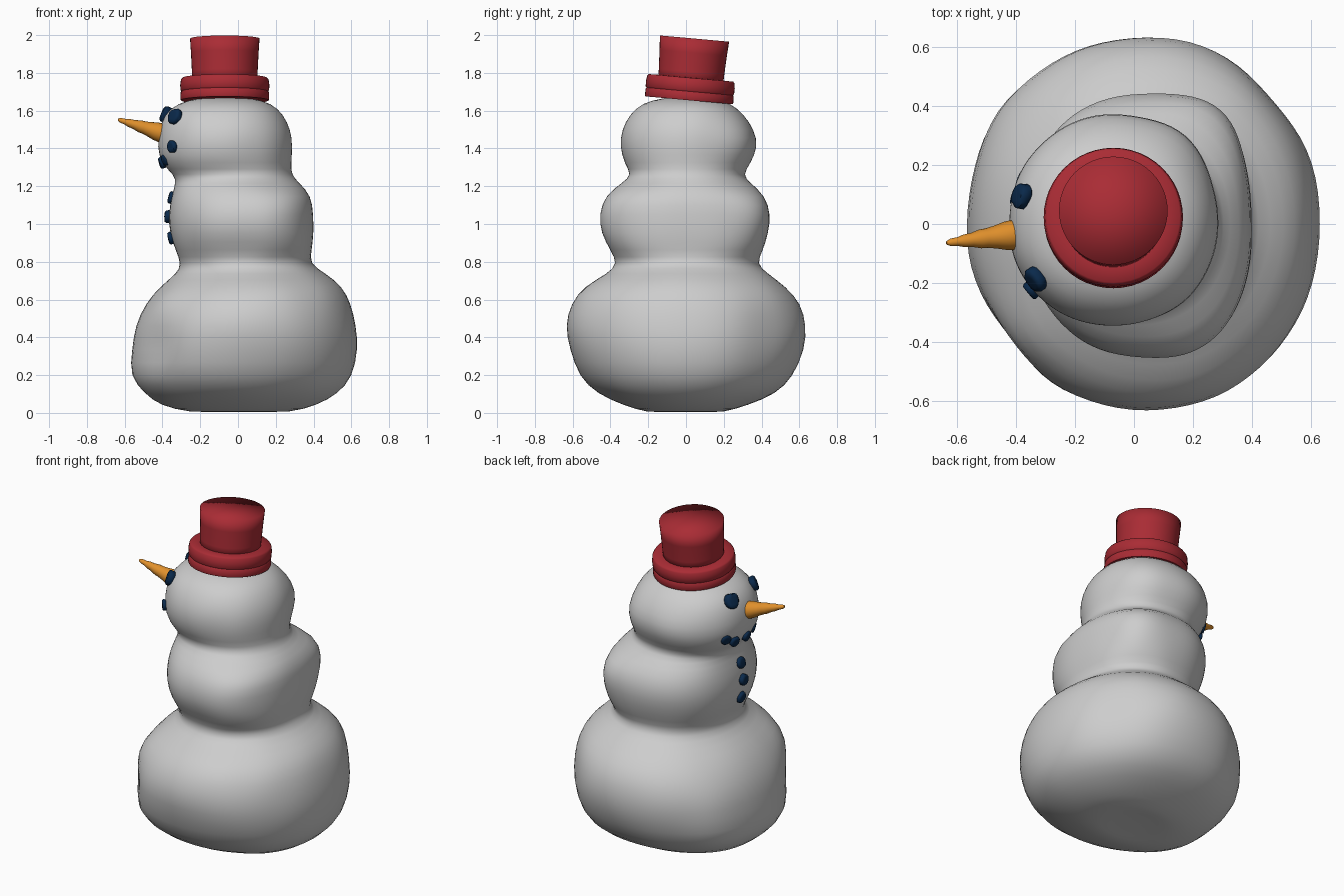
import bpy, bmesh, math
from mathutils import Vector, noise

cube = bpy.data.objects.get("Cube")
if cube:
    bpy.data.objects.remove(cube, do_unlink=True)


def make_material(name, color):
    mat = bpy.data.materials.new(name)
    mat.use_nodes = True
    mat.diffuse_color = (*color, 1)
    shader = next(n for n in mat.node_tree.nodes if n.type == "BSDF_PRINCIPLED")
    shader.inputs["Base Color"].default_value = (*color, 1)
    return mat


SNOW = make_material("snow white", (0.61, 0.61, 0.61))
RED = make_material("hat red", (0.4, 0.025, 0.035))
ORANGE = make_material("carrot orange", (0.75, 0.28, 0.025))
NAVY = make_material("coal navy", (0.003, 0.022, 0.07))


def finish(name, bm, mat, angle=None, subdivision=0):
    """Turn a bmesh into a shaded object with one material."""
    bmesh.ops.recalc_face_normals(bm, faces=bm.faces)
    mesh = bpy.data.meshes.new(name)
    bm.to_mesh(mesh)
    bm.free()
    mesh.materials.append(mat)
    obj = bpy.data.objects.new(name, mesh)
    bpy.context.collection.objects.link(obj)
    if subdivision:
        sub = obj.modifiers.new("Smooth", "SUBSURF")
        sub.levels = sub.render_levels = subdivision
    bpy.ops.object.select_all(action="DESELECT")
    obj.select_set(True)
    bpy.context.view_layer.objects.active = obj
    if angle:
        bpy.ops.object.shade_smooth_by_angle(angle=math.radians(angle))
    else:
        bpy.ops.object.shade_smooth()
    return obj


def loft(rings):
    """Skin a list of equal rings of points and cap both ends."""
    bm = bmesh.new()
    loops = [[bm.verts.new(p) for p in ring] for ring in rings]
    for low, high in zip(loops, loops[1:]):
        for i in range(len(low)):
            j = (i + 1) % len(low)
            bm.faces.new((low[i], low[j], high[j], high[i]))
    for loop in (loops[0], loops[-1]):
        center = sum((v.co for v in loop), Vector()) / len(loop)
        tip = bm.verts.new(center)
        for i, v in enumerate(loop):
            bm.faces.new((v, loop[(i + 1) % len(loop)], tip))
    return bm


# Snow body: height, then extents toward -x, +x, -y, +y, in hundredths
PROFILE = [
    (1, 13, 13, 13, 13), (0, 25, 27, 20, 19), (4, 42, 42, 33, 33),
    (10, 49, 53, 47, 48), (19, 58, 61, 57, 57), (34, 56, 64, 62, 63),
    (46, 55, 63, 64, 64), (58, 49, 60, 61, 61), (67, 41, 55, 54, 53),
    (74, 32, 46, 41, 43), (79, 30, 38, 36, 37), (86, 33, 39, 40, 41),
    (95, 36, 40, 45, 44), (105, 37, 40, 46, 45), (115, 35, 39, 43, 42),
    (122, 33, 32, 34, 34), (126, 34, 28, 29, 30), (132, 41, 28, 33, 34),
    (141, 43, 29, 35, 38), (150, 42, 28, 34, 36), (158, 39, 24, 30, 31),
    (164, 32, 18, 24, 24), (167, 20, 6, 12, 14),
]


def body_ring(row, count=40):
    z, left, right, front, back = (v / 100 for v in row)
    # the middle ball is widest behind its centre and squarer than the others
    middle = 0.8 < z < 1.2
    mid = (right - left) / 2 + (0.06 if middle else 0)
    power = 2 / (2.35 if middle else 2.1)
    points = []
    for i in range(count):
        a = math.tau * i / count
        c, s = math.cos(a), math.sin(a)
        x = math.copysign(abs(c) ** power, c) * (right - mid if c > 0 else left + mid)
        y = math.copysign(abs(s) ** power, s) * (back if s > 0 else front)
        points.append(Vector((mid + x, y, z)))
    return points


snow = loft([body_ring(row) for row in PROFILE])

# Hollows and (negative) bulges in the snow: centre, reach, depth
DENTS = [((-0.44, -0.42, 0.36), 0.2, 0.035), ((-0.4, -0.38, 0.6), 0.22, -0.03),
         ((-0.46, 0.4, 0.3), 0.25, -0.02), ((0.47, 0.45, 0.4), 0.3, 0.025),
         ((0.3, 0.36, 1.08), 0.22, -0.025), ((0.16, 0.25, 1.42), 0.2, -0.02)]
for v in snow.verts:
    inward = Vector((-v.co.x, -v.co.y, 0)).normalized()
    start = v.co.copy()
    for center, reach, depth in DENTS:
        near = max(0, 1 - (start - Vector(center)).length / reach)
        v.co += inward * depth * near * near * (3 - 2 * near)
    v.co += inward * 0.008 * noise.noise(start * 5)
finish("snow_body", snow, SNOW, subdivision=1)


def turned(profile, origin, axis, count=48):
    """Lathe (radius, height) pairs around an axis through origin."""
    turn = Vector(axis).to_track_quat("Z", "Y")
    rings = [[Vector(origin) + turn @ Vector((r * math.cos(math.tau * i / count),
                                             r * math.sin(math.tau * i / count), h))
              for i in range(count)] for r, h in profile]
    return loft(rings)


# Tilted hat: thick brim with a faint groove and a flared crown
HAT_BASE, HAT_AXIS = (-0.07, 0.015, 1.647), (0, 0.09, 1)
BRIM = [(0.2, 0.008), (0.232, 0.008), (0.235, 0.015), (0.234, 0.05), (0.23, 0.055),
        (0.235, 0.062), (0.236, 0.09), (0.232, 0.118), (0.225, 0.127), (0.17, 0.128)]
CROWN = [(0.172, 0.1), (0.174, 0.16), (0.179, 0.26), (0.184, 0.336)]
finish("hat_brim", turned(BRIM, HAT_BASE, HAT_AXIS), RED, 60)
finish("hat_crown", turned(CROWN, HAT_BASE, HAT_AXIS), RED)

# Carrot nose: tapering, knobbly and pointing upward
CARROT = [(0.05, 0), (0.051, 0.06), (0.048, 0.09), (0.038, 0.13), (0.033, 0.16),
          (0.032, 0.18), (0.024, 0.21), (0.021, 0.24), (0.015, 0.26), (0.013, 0.285),
          (0.006, 0.3)]
carrot = turned(CARROT, (-0.35, -0.03, 1.465), (-1, -0.12, 0.31), 20)
finish("carrot_nose", carrot, ORANGE, 60)


def coal(name, place, center, radius):
    """A flat rounded pebble facing away from the given centre."""
    out = (Vector(place) - Vector(center)).normalized()
    pebble = [(radius * k, radius * h) for k, h in
              ((0.7, -0.6), (1, -0.35), (1, 0.15), (0.85, 0.35), (0.5, 0.4))]
    bm = turned(pebble, place, out, 16)
    for v in bm.verts:
        v.co += (v.co - Vector(place)) * 0.15 * noise.noise(v.co * 30)
    finish(name, bm, NAVY, 50)


HEAD = (-0.07, 0.01, 1.43)
CHEST = (0.05, -0.02, 1.03)
coal("left_eye", (-0.335, -0.19, 1.57), HEAD, 0.044)
coal("right_eye", (-0.385, 0.095, 1.58), HEAD, 0.044)
MOUTH = [(-0.35, -0.225, 1.41), (-0.385, -0.11, 1.34), (-0.405, -0.02, 1.325),
         (-0.4, 0.09, 1.33), (-0.38, 0.15, 1.36)]
for i, place in enumerate(MOUTH):
    coal(f"mouth_pebble_{i + 1}", place, HEAD, 0.032)
for i, (x, z) in enumerate([(-0.355, 1.14), (-0.376, 1.04), (-0.357, 0.925)]):
    coal(f"button_{i + 1}", (x, -0.035, z), CHEST, 0.034)
